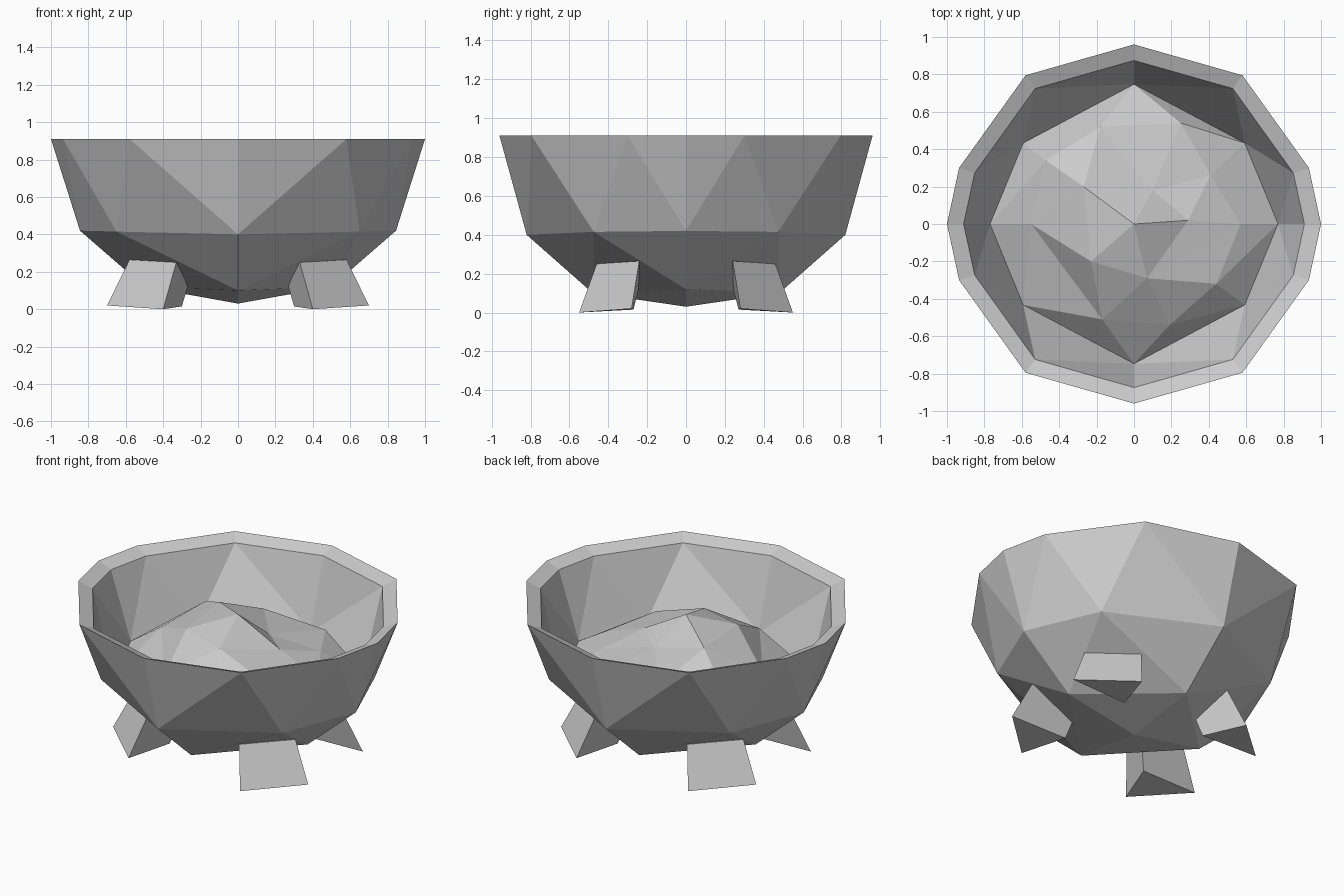
import bpy
import bmesh
from math import atan2, tau

cube = bpy.data.objects.get("Cube")
if cube:
    bpy.data.objects.remove(cube, do_unlink=True)

grey = bpy.data.materials.new("plain_grey")
grey.use_nodes = True
grey.diffuse_color = (0.6, 0.6, 0.6, 1)
grey.node_tree.nodes["Principled BSDF"].inputs["Base Color"].default_value = (0.6, 0.6, 0.6, 1)


def finish(bm, name, fix_normals=True):
    """Turn a bmesh into a flat-shaded object."""
    if fix_normals:
        bmesh.ops.recalc_face_normals(bm, faces=bm.faces[:])
    mesh = bpy.data.meshes.new(name)
    bm.to_mesh(mesh)
    bm.free()
    mesh.materials.append(grey)
    obj = bpy.data.objects.new(name, mesh)
    bpy.context.collection.objects.link(obj)
    return obj


def full_ring(quarter):
    """Mirror a quarter of a ring into all four quadrants."""
    turn = quarter[:-1]
    back = quarter[:0:-1]
    return ([(x, y, z) for x, y, z in turn] + [(-x, y, z) for x, y, z in back]
            + [(-x, -y, z) for x, y, z in turn] + [(x, -y, z) for x, y, z in back])


def shell(bm, pole, quarters):
    """Faceted half ball: each ring has four more corners than the last."""
    last = [bm.verts.new(pole)]
    for k, quarter in enumerate(quarters, 1):
        ring = [bm.verts.new(p) for p in full_ring(quarter)]
        n, m = len(ring), len(last)
        for q in range(4):
            for i in range(k):
                a = last[(q * (k - 1) + i) % m]
                c = ring[(q * k + i + 1) % n]
                bm.faces.new((a, ring[q * k + i], c))
                if i < k - 1:
                    bm.faces.new((a, c, last[(q * (k - 1) + i + 1) % m]))
        last = ring
    return last


# Bowl: outer and inner shells joined by an inward sloping rim
foot = [(0.50, 0, 0.12), (0, 0.48, 0.10)]
waist = [(0.845, 0, 0.42), (0.65, 0.475, 0.415), (0, 0.82, 0.40)]
rim = [(1.0, 0, 0.91), (0.935, 0.30, 0.91), (0.58, 0.795, 0.91), (0, 0.96, 0.91)]
rings = [foot, waist, rim]


def inset(p, lift):
    return (p[0] * 0.911, p[1] * 0.911, p[2] + lift)


bm = bmesh.new()
outer_rim = shell(bm, (0, 0, 0.03), rings)
inner_rim = shell(bm, (0, 0, 0.10),
                  [[inset(p, lift) for p in ring] for ring, lift in zip(rings, (0.06, 0.03, -0.035))])
for i in range(len(outer_rim)):
    j = (i + 1) % len(outer_rim)
    bm.faces.new((outer_rim[i], outer_rim[j], inner_rim[j], inner_rim[i]))
finish(bm, "bowl")


# Lumpy heap filling the bowl
def angle(v):
    return atan2(v.co.y, v.co.x) % tau


def bridge(bm, inner, outer):
    """Triangulate between two rings by walking round both in order of angle."""
    i = j = 0
    n, m = len(inner), len(outer)
    while i < n or j < m:
        next_in = angle(inner[(i + 1) % n]) + (tau if i + 1 >= n else 0)
        next_out = angle(outer[(j + 1) % m]) + (tau if j + 1 >= m else 0)
        a, b = inner[i % n], outer[j % m]
        if j < m and (i >= n or next_out <= next_in):
            j += 1
            bm.faces.new((a, b, outer[j % m]))
        else:
            i += 1
            bm.faces.new((a, b, inner[i % n]))


crown = [(0.29, 0.02, 0.67), (0.10, 0.18, 0.66), (-0.27, 0.20, 0.76),
         (-0.23, -0.20, 0.75), (0.07, -0.29, 0.74)]
slope = [(0.57, 0, 0.57), (0.41, 0.26, 0.60), (0.25, 0.54, 0.59), (-0.18, 0.52, 0.62),
         (-0.47, 0.34, 0.66), (-0.55, 0, 0.60), (-0.17, -0.51, 0.59),
         (0.19, -0.54, 0.58), (0.44, -0.32, 0.61)]
bm = bmesh.new()
peak = bm.verts.new((0, 0, 0.83))
layers = [[bm.verts.new(p) for p in pts]
          for pts in (crown, slope, full_ring([inset(p, 0.03) for p in waist]))]
for i, v in enumerate(layers[0]):
    bm.faces.new((peak, v, layers[0][(i + 1) % len(crown)]))
bridge(bm, layers[0], layers[1])
bridge(bm, layers[1], layers[2])
finish(bm, "heap", fix_normals=False)

# Four splayed wedge legs
top = [(0.33, 0.46, 0.25), (0.58, 0.24, 0.265), (0.24, 0.22, 0.22)]
base = [(0.40, 0.55, 0.0), (0.70, 0.28, 0.02), (0.30, 0.27, 0.015)]
for side, sx in (("left", 1), ("right", -1)):
    for end, sy in (("front", -1), ("back", 1)):
        bm = bmesh.new()
        hi, lo = [[bm.verts.new((x * sx, y * sy, z)) for x, y, z in pts] for pts in (top, base)]
        bm.faces.new(hi)
        bm.faces.new(lo)
        for i in range(3):
            j = (i + 1) % 3
            bm.faces.new((hi[i], hi[j], lo[j], lo[i]))
        finish(bm, f"{end}_{side}_leg")
